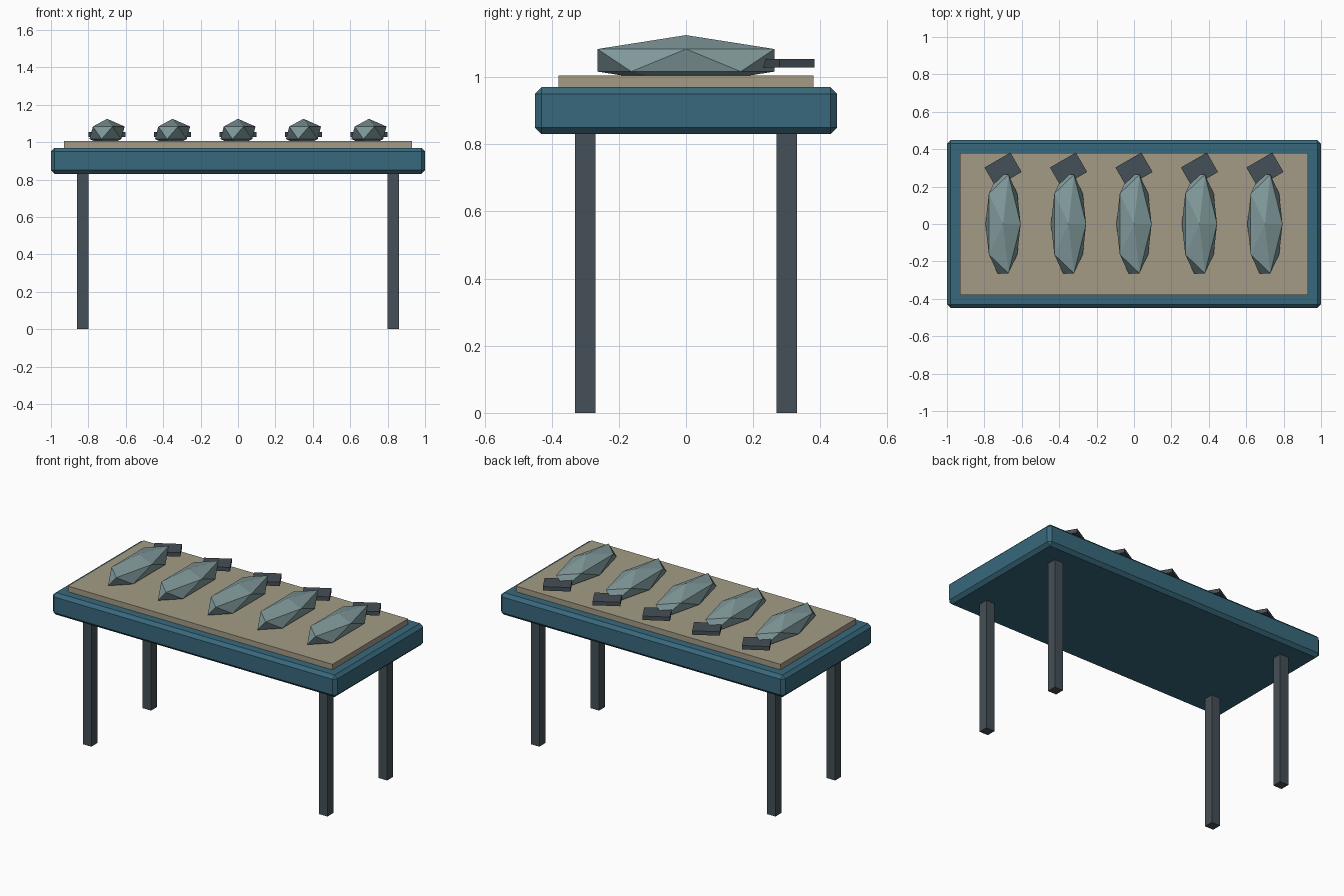
import bpy
from math import radians

if "Cube" in bpy.data.objects:
    bpy.data.objects.remove(bpy.data.objects["Cube"])


def material(name, rgb):
    m = bpy.data.materials.new(name)
    m.diffuse_color = (*rgb, 1)
    m.use_nodes = True
    m.node_tree.nodes["Principled BSDF"].inputs["Base Color"].default_value = m.diffuse_color
    return m


teal = material("teal_paint", (0.04, 0.14, 0.20))
sand = material("sand_board", (0.37, 0.33, 0.24))
silver = material("fish_skin", (0.22, 0.32, 0.33))
dark = material("dark_slate", (0.06, 0.08, 0.095))


def finish(name, mat):
    ob = bpy.context.object
    ob.name = name
    ob.data.materials.append(mat)
    bpy.ops.object.transform_apply(location=False, rotation=False, scale=True)
    return ob


def box(name, loc, size, mat, turn=0):
    bpy.ops.mesh.primitive_cube_add(size=1, location=loc, rotation=(0, 0, radians(turn)))
    bpy.context.object.scale = size
    return finish(name, mat)


# Table top with chamfered edges
top = box("table_top", (0, 0, 0.90), (2.0, 0.90, 0.14), teal)
bevel = top.modifiers.new("chamfer", 'BEVEL')
bevel.width = 0.02
bevel.segments = 1

# Display board lying on the table
box("display_board", (0, 0, 0.985), (1.86, 0.76, 0.04), sand)

# Four square legs
for side, x in (("left", -0.83), ("right", 0.83)):
    for end, y in (("front", -0.30), ("back", 0.30)):
        box(f"{end}_{side}_leg", (x, y, 0.4175), (0.06, 0.06, 0.835), dark)

# Row of five faceted fish, each with a slanted tail
for i in range(5):
    x = -0.70 + 0.35 * i
    bpy.ops.mesh.primitive_ico_sphere_add(subdivisions=1, radius=1, location=(x, 0, 1.05))
    bpy.context.object.scale = (0.105, 0.31, 0.075)
    finish(f"fish_body_{i + 1}", silver)
    box(f"fish_tail_{i + 1}", (x, 0.29, 1.041), (0.16, 0.12, 0.025), dark, turn=30)
